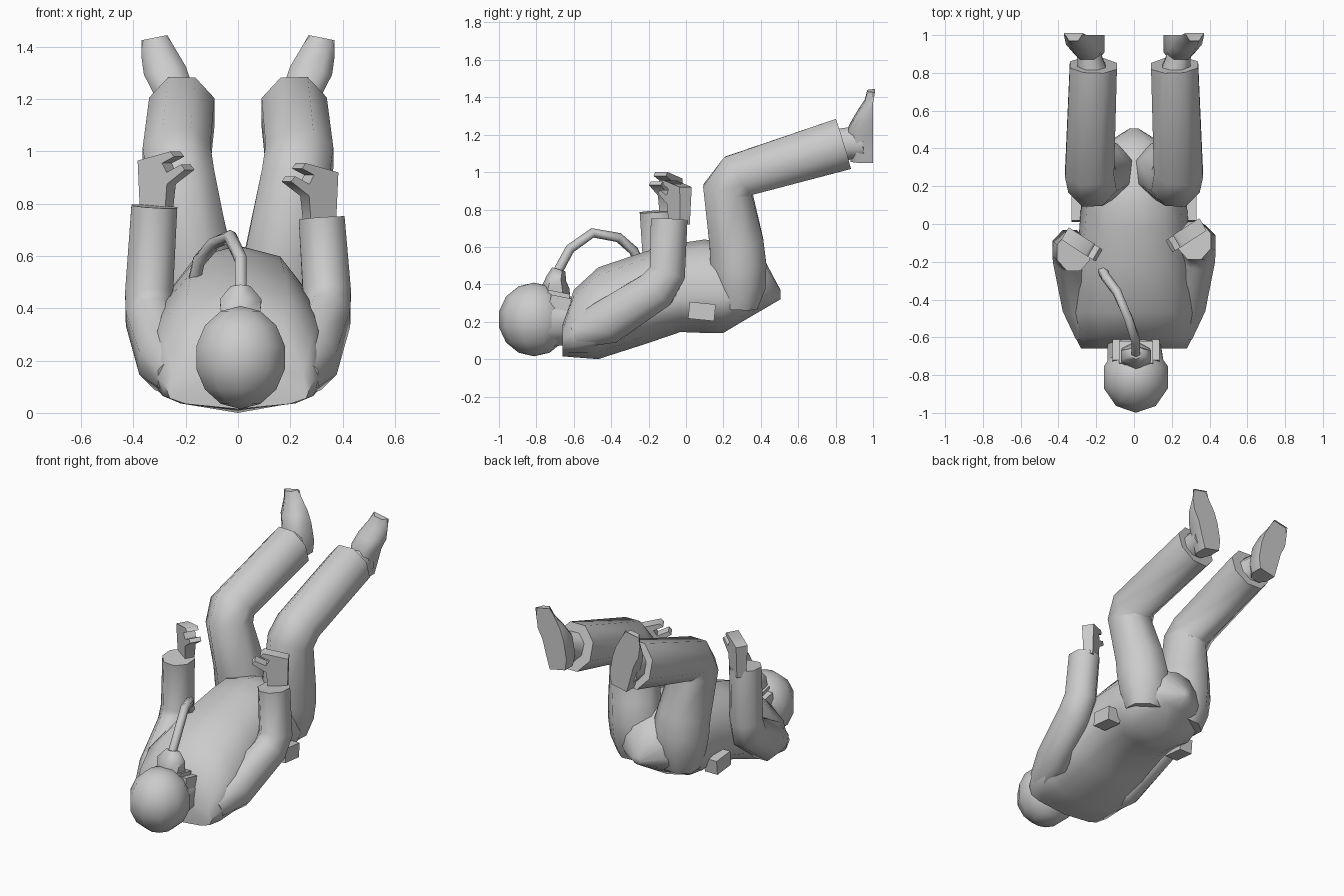
import bpy, bmesh, math
from mathutils import Vector

cube = bpy.data.objects.get("Cube")
if cube:
    bpy.data.objects.remove(cube, do_unlink=True)

grey = bpy.data.materials.new("plain grey")
grey.use_nodes = True
COLOR = (0.6, 0.6, 0.6, 1)
grey.diffuse_color = COLOR
grey.node_tree.nodes["Principled BSDF"].inputs["Base Color"].default_value = COLOR


def finish(name, bm, angle=62):
    bmesh.ops.recalc_face_normals(bm, faces=bm.faces)
    mesh = bpy.data.meshes.new(name)
    bm.to_mesh(mesh)
    bm.free()
    mesh.materials.append(grey)
    obj = bpy.data.objects.new(name, mesh)
    bpy.context.collection.objects.link(obj)
    bpy.ops.object.select_all(action='DESELECT')
    obj.select_set(True)
    bpy.context.view_layer.objects.active = obj
    bpy.ops.object.shade_smooth_by_angle(angle=math.radians(angle))
    return obj


def skin(name, rings):
    """Bridge a list of point rings and cap both ends."""
    bm = bmesh.new()
    loops = [[bm.verts.new(p) for p in ring] for ring in rings]
    n = len(loops[0])
    for a, b in zip(loops, loops[1:]):
        for i in range(n):
            bm.faces.new((a[i], a[(i + 1) % n], b[(i + 1) % n], b[i]))
    bm.faces.new(loops[0])
    bm.faces.new(loops[-1])
    return finish(name, bm)


def power(v, p):
    return math.copysign(abs(v) ** p, v)


def tube(name, path, n=8, side=1):
    """Tube through (x, y, z, half width, half depth) stations."""
    pts = [Vector((s[0] * side, s[1], s[2])) for s in path]
    rings = []
    for i, s in enumerate(path):
        before = (pts[i] - pts[i - 1]).normalized() if i else Vector()
        after = (pts[i + 1] - pts[i]).normalized() if i + 1 < len(pts) else Vector()
        t = (before + after).normalized()
        u = Vector((1, 0, 0))
        u = (u - t * u.dot(t)).normalized()
        v = t.cross(u)
        ring = []
        for k in range(n):
            a = math.tau * (k + 0.5) / n
            ring.append(pts[i] + u * s[3] * math.cos(a) * 1.08 + v * s[4] * math.sin(a) * 1.08)
        rings.append(ring)
    return skin(name, rings)


def box(name, center, size, rot=0):
    bm = bmesh.new()
    bmesh.ops.create_cube(bm, size=1)
    c, s = math.cos(rot), math.sin(rot)
    for v in bm.verts:
        x, y, z = (a * b for a, b in zip(v.co, size))
        v.co = (center[0] + x, center[1] + c * y - s * z, center[2] + s * y + c * z)
    return finish(name, bm)


# Torso: y, half width, bottom, widest height, top, squareness of the back
sections = [(-0.66, 0.28, 0.015, 0.11, 0.19, 0.5), (-0.60, 0.31, 0.01, 0.14, 0.37, 0.5),
            (-0.47, 0.34, 0.0, 0.18, 0.49, 0.7), (-0.22, 0.31, 0.08, 0.28, 0.575, 0.8),
            (-0.03, 0.29, 0.145, 0.32, 0.62, 0.8), (0.10, 0.28, 0.14, 0.33, 0.64, 0.8),
            (0.20, 0.29, 0.14, 0.32, 0.62, 0.8), (0.30, 0.275, 0.20, 0.33, 0.58, 0.8),
            (0.42, 0.16, 0.27, 0.36, 0.53, 0.9), (0.505, 0.025, 0.32, 0.34, 0.37, 1)]
rings = []
for y, w, low, mid, high, square in sections:
    ring = []
    for k in range(12):
        a = math.tau * k / 12
        c, s = math.cos(a), math.sin(a)
        if s > 0:
            ring.append((w * power(c, 0.8), y, mid + s * (high - mid)))
        else:
            x = w * power(c, square)
            drop = (mid - low) * (1 - 0.2 * abs(x) / w)
            ring.append((x, y, mid + power(s, square) * drop))
    rings.append(ring)
skin("torso", rings)

# Neck and helmeted head
tube("neck", [(0.01, -0.76, 0.2, 0.15, 0.14), (0, -0.63, 0.2, 0.14, 0.12),
              (0, -0.56, 0.22, 0.13, 0.12)])
bm = bmesh.new()
bmesh.ops.create_uvsphere(bm, u_segments=10, v_segments=7, radius=1)
for v in bm.verts:
    x, y, z = v.co
    v.co = (0.01 + 0.183 * x, -0.812 + 0.192 * y, 0.212 + 0.197 * z)
finish("helmet", bm)

# Face, breathing mask and hose
box("face", (0.01, -0.69, 0.30), (0.18, 0.12, 0.12), -0.2)
tube("mask", [(0.01, -0.69, 0.30, 0.08, 0.07), (0.01, -0.70, 0.38, 0.08, 0.07),
              (0.01, -0.695, 0.43, 0.085, 0.05), (0.01, -0.68, 0.48, 0.04, 0.035)], n=6)
tube("hose", [(0.01, -0.69, 0.46, 0.024, 0.024), (0.01, -0.62, 0.59, 0.024, 0.024),
              (-0.03, -0.50, 0.675, 0.024, 0.024), (-0.09, -0.36, 0.65, 0.024, 0.024),
              (-0.15, -0.28, 0.58, 0.024, 0.024), (-0.18, -0.22, 0.45, 0.024, 0.024)], n=6)

# Hand outline seen from the front: wrist, thumb, notch, curled fingers
HAND = ((0.36, 0.72), (0.265, 0.72), (0.255, 0.83), (0.185, 0.885), (0.20, 0.905),
        (0.255, 0.875), (0.272, 0.91), (0.225, 0.935), (0.24, 0.955), (0.365, 0.92))

for side, label in ((1, "left"), (-1, "right")):
    # The right forearm is raised a little further than the left
    dy, dz = (0, 0) if side > 0 else (-0.06, 0.045)

    # Helmet cheek guard
    box(label + "_cheek_guard", (0.01 + side * 0.105, -0.675, 0.29), (0.04, 0.11, 0.09), -0.2)

    # Sleeve
    tube(label + "_arm", [(0.23, -0.58, 0.14, 0.08, 0.08), (0.28, -0.42, 0.20, 0.10, 0.12),
                          (0.335, -0.16, 0.37, 0.095, 0.11),
                          (0.34, -0.10 + dy / 2, 0.46, 0.092, 0.098),
                          (0.32, -0.09 + dy, 0.745 + dz, 0.088, 0.098)], side=side)

    # Hand turned diagonally across the body
    layers = []
    for sign in (-1, 1):
        layer = []
        for x, z in HAND:
            half = sign * (0.03 + 0.04 * (z - 0.72))
            layer.append((side * (x - half * 0.5),
                          (x - 0.36) * 0.65 + half * 0.85 + dy * 0.8 - 0.005, z + dz))
        layers.append(layer)
    skin(label + "_hand", layers)

    # Trouser leg bent at the knee, broad at the hip
    tube(label + "_leg", [(0.145, 0.28, 0.27, 0.12, 0.10), (0.152, 0.285, 0.38, 0.15, 0.14),
                          (0.16, 0.28, 0.50, 0.16, 0.15), (0.178, 0.27, 0.62, 0.148, 0.145),
                          (0.22, 0.225, 0.90, 0.13, 0.135),
                          (0.235, 0.28, 0.98, 0.13, 0.125),
                          (0.215, 0.84, 1.15, 0.125, 0.14)], side=side)

    # Ankle and boot; boot sections are z, front y, centre x, half width
    tube(label + "_ankle", [(0.22, 0.80, 1.14, 0.08, 0.09), (0.235, 0.88, 1.155, 0.065, 0.085),
                            (0.24, 0.95, 1.16, 0.07, 0.09)], side=side)
    boot = []
    for z, y, cx, w in ((1.06, 0.88, 0.22, 0.055), (1.13, 0.87, 0.225, 0.07),
                        (1.24, 0.87, 0.25, 0.075), (1.31, 0.91, 0.28, 0.08),
                        (1.38, 0.955, 0.305, 0.065), (1.435, 0.97, 0.32, 0.05)):
        outline = ((-w, 1), (-w, y + 0.04), (-w * 0.5, y), (w * 0.5, y), (w, y + 0.04), (w, 1))
        boot.append([(side * (cx + px), py, z - px * 0.2) for px, py in outline])
    skin(label + "_boot", boot)

    # Hip pouch
    box(label + "_pouch", (side * 0.285, 0.085, 0.255), (0.09, 0.14, 0.09), -0.1)
